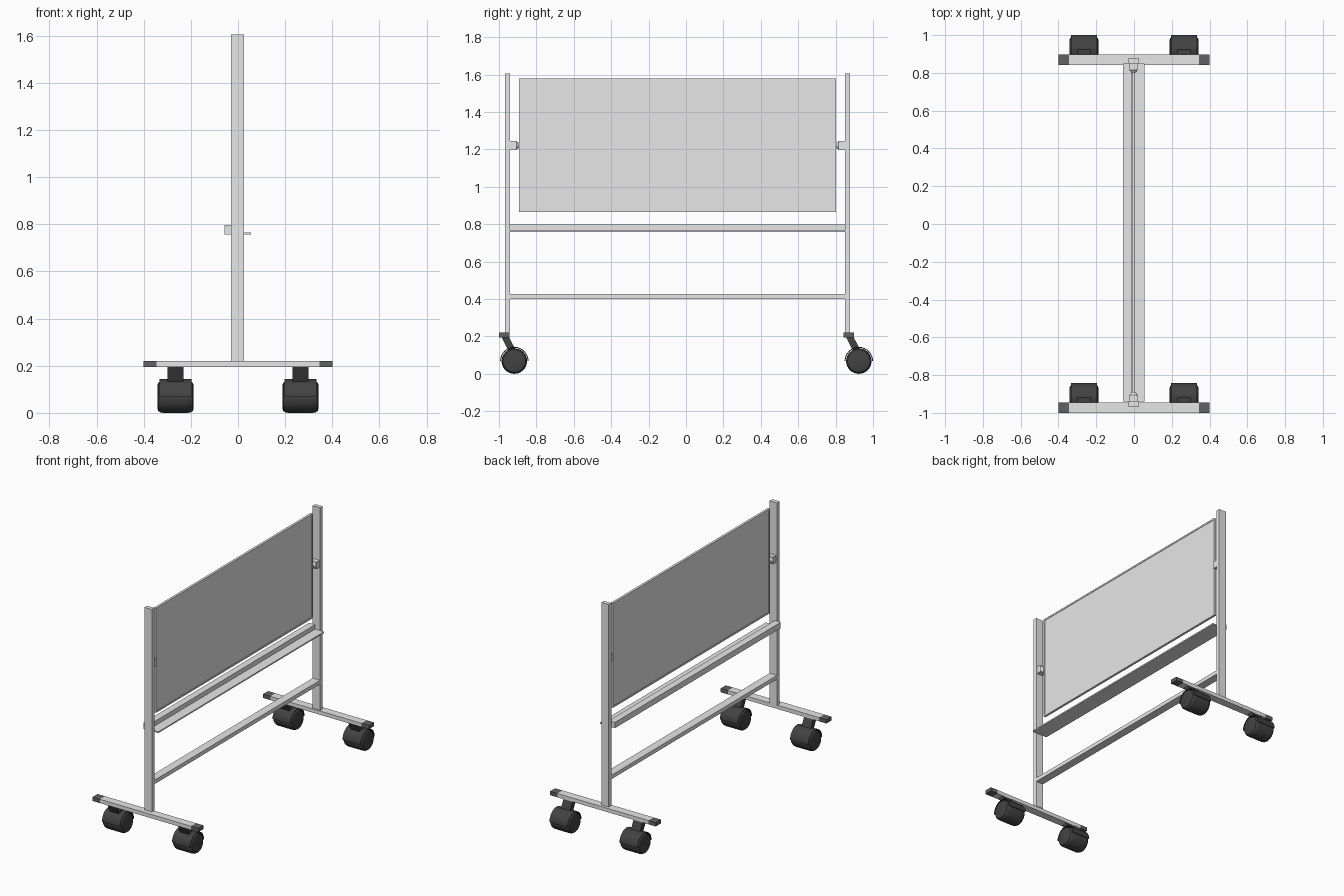
import bpy, bmesh, math
from mathutils import Vector

if "Cube" in bpy.data.objects:
    bpy.data.objects.remove(bpy.data.objects["Cube"])


def mat(name, v):
    m = bpy.data.materials.new(name)
    m.diffuse_color = (v, v, v, 1)
    m.use_nodes = True
    m.node_tree.nodes["Principled BSDF"].inputs["Base Color"].default_value = m.diffuse_color
    return m


METAL = mat("light_metal", 0.8)
CAP = mat("grey_plastic", 0.12)
BLACK = mat("dark_rubber", 0.055)


def finish(name, bm, material, smooth=False):
    bmesh.ops.recalc_face_normals(bm, faces=bm.faces)
    me = bpy.data.meshes.new(name)
    bm.to_mesh(me)
    bm.free()
    me.materials.append(material)
    ob = bpy.data.objects.new(name, me)
    bpy.context.collection.objects.link(ob)
    if smooth:
        bpy.ops.object.select_all(action='DESELECT')
        ob.select_set(True)
        bpy.context.view_layer.objects.active = ob
        bpy.ops.object.shade_smooth_by_angle(angle=math.radians(35))
    return ob


def prism(name, pts, x0, x1, material, smooth=False):
    """Extrude a (y, z) outline along x."""
    bm = bmesh.new()
    face = bm.faces.new([bm.verts.new((x0, y, z)) for y, z in pts])
    ext = bmesh.ops.extrude_face_region(bm, geom=[face])
    bmesh.ops.translate(bm, vec=(x1 - x0, 0, 0),
                        verts=[v for v in ext["geom"] if isinstance(v, bmesh.types.BMVert)])
    return finish(name, bm, material, smooth)


def box(name, x0, x1, y0, y1, z0, z1, material):
    return prism(name, [(y0, z0), (y1, z0), (y1, z1), (y0, z1)], x0, x1, material)


def lathe_x(name, profile, cx, cy, cz, material, n=32):
    """Closed solid of revolution about x; profile holds (x, radius)."""
    bm = bmesh.new()
    rings = []
    for px, r in profile:
        rings.append([bm.verts.new((cx + px, cy + r * math.cos(2 * math.pi * i / n),
                                    cz + r * math.sin(2 * math.pi * i / n))) for i in range(n)])
    for a, b in zip(rings, rings[1:]):
        for i in range(n):
            j = (i + 1) % n
            bm.faces.new((a[i], a[j], b[j], b[i]))
    bm.faces.new(rings[0])
    bm.faces.new(rings[-1])
    return finish(name, bm, material, True)


def caster(tag, cx, cy):
    cz = 0.068
    # wheel with rounded shoulders
    lathe_x("wheel_" + tag, [(-0.076, 0.052), (-0.073, 0.060), (-0.064, 0.066), (-0.05, 0.068),
                             (0.05, 0.068), (0.064, 0.066), (0.073, 0.060), (0.076, 0.052)],
            cx, cy, cz, BLACK)
    # curved hood over the upper half
    arc = [math.pi * i / 16 for i in range(17)]
    pts = [(cy + 0.076 * math.cos(a), cz + 0.076 * math.sin(a)) for a in arc]
    pts += [(cy + 0.071 * math.cos(a), cz + 0.071 * math.sin(a)) for a in reversed(arc)]
    prism("wheel_hood_" + tag, pts, cx - 0.068, cx + 0.068, BLACK, True)
    # slanted stem up to the foot
    prism("caster_stem_" + tag, [(cy - 0.068, 0.197), (cy - 0.028, 0.197),
                                 (cy + 0.012, 0.118), (cy - 0.028, 0.115)],
          cx - 0.034, cx + 0.034, BLACK)


# feet with end caps, and casters
for side, y0 in (("near", -1.0), ("far", 0.842)):
    y1 = y0 + 0.055
    box("foot_" + side, -0.345, 0.345, y0, y1, 0.195, 0.221, METAL)
    for end, s in (("left", -1), ("right", 1)):
        xs = sorted((s * 0.345, s * 0.4))
        box(f"foot_cap_{side}_{end}", xs[0], xs[1], y0, y1, 0.195, 0.221, CAP)
        caster(f"{side}_{end}", s * 0.265, y0 + 0.082)

# upright posts, with tilting pivots on their inner sides
for side, y0, s in (("near", -0.968, 1), ("far", 0.85, -1)):
    box("post_" + side, -0.03, 0.026, y0, y0 + 0.028, 0.22, 1.605, METAL)
    inner = y0 + 0.028 if s > 0 else y0
    box("pivot_block_" + side, -0.023, 0.021, *sorted((inner, inner + s * 0.034)),
        1.197, 1.245, METAL)
    bm = bmesh.new()
    bmesh.ops.create_cone(bm, cap_ends=True, segments=20, radius1=0.022, radius2=0.012, depth=0.014)
    q = Vector((0, 0, 1)).rotation_difference(Vector((0, s, 0)))
    bmesh.ops.rotate(bm, verts=bm.verts, matrix=q.to_matrix())
    bmesh.ops.translate(bm, verts=bm.verts, vec=(-0.002, inner + s * 0.041, 1.221))
    finish("pivot_knob_" + side, bm, METAL, True)

# lower cross rail and pen tray
box("cross_rail", -0.03, 0.026, -0.94, 0.85, 0.40, 0.427, METAL)
box("tray_plate", -0.058, 0.055, -0.94, 0.85, 0.757, 0.766, METAL)
box("tray_rail", -0.058, -0.012, -0.94, 0.85, 0.766, 0.797, METAL)

# board panel with a slim raised frame
Y0, Y1, Z0, Z1, T = -0.892, 0.802, 0.865, 1.58, 0.011
box("board_panel", -0.007, 0.003, Y0 + T, Y1 - T, Z0 + T, Z1 - T, METAL)
box("board_frame_bottom", -0.01, 0.006, Y0, Y1, Z0, Z0 + T, METAL)
box("board_frame_top", -0.01, 0.006, Y0, Y1, Z1 - T, Z1, METAL)
box("board_frame_near", -0.01, 0.006, Y0, Y0 + T, Z0 + T, Z1 - T, METAL)
box("board_frame_far", -0.01, 0.006, Y1 - T, Y1, Z0 + T, Z1 - T, METAL)
